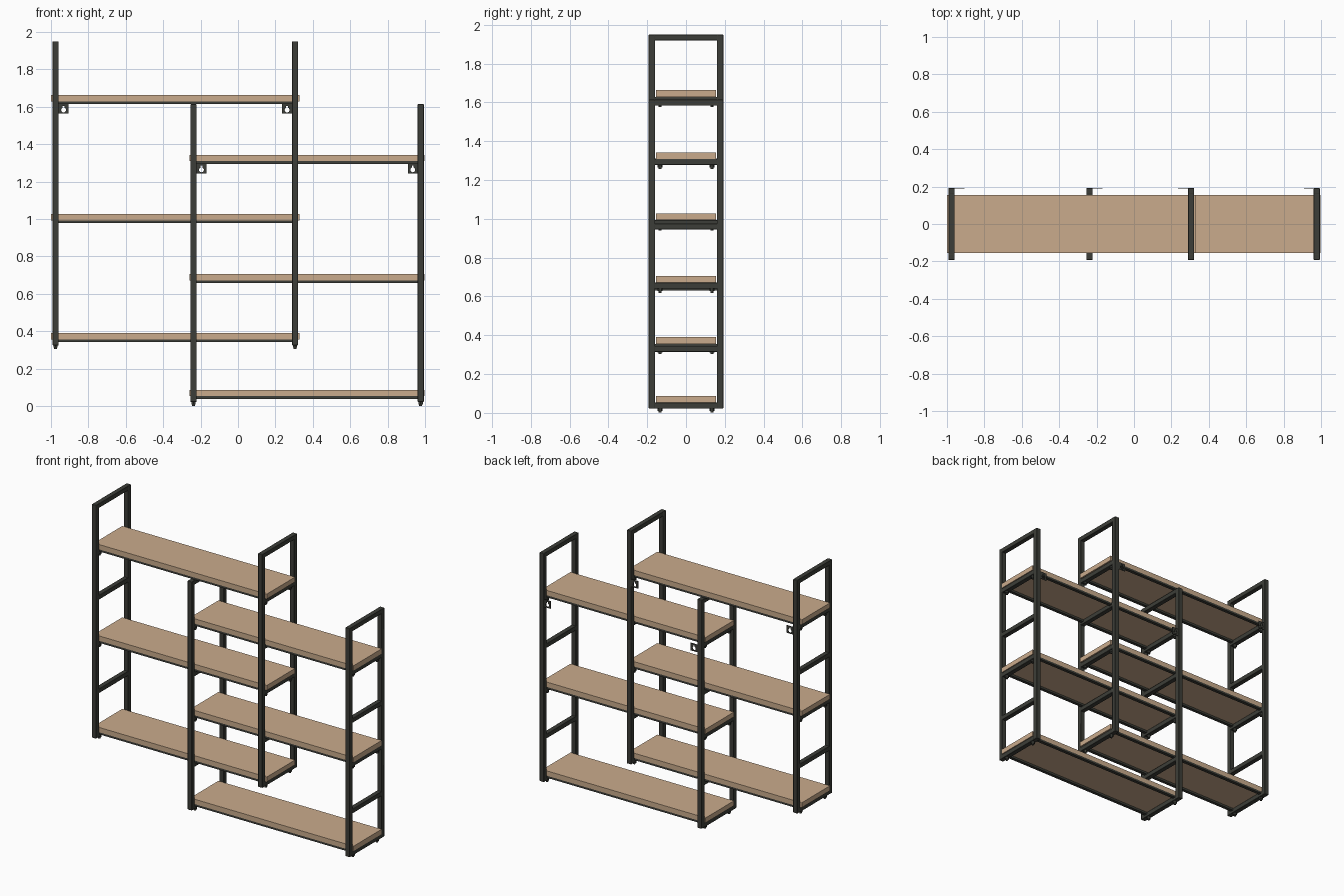
import bpy, math
from mathutils import Vector

cube = bpy.data.objects.get("Cube")
if cube:
    bpy.data.objects.remove(cube, do_unlink=True)


def material(name, rgb):
    m = bpy.data.materials.new(name)
    m.use_nodes = True
    m.diffuse_color = (*rgb, 1)
    m.node_tree.nodes["Principled BSDF"].inputs["Base Color"].default_value = (*rgb, 1)
    return m


WOOD = material("light_wood", (0.59, 0.41, 0.265))
METAL = material("dark_metal", (0.046, 0.048, 0.040))

TUBE = 0.033       # width of the square tube
HALF_DEPTH = 0.192  # half of the frame depth
INNER = HALF_DEPTH - TUBE
BOARD = 0.034      # board thickness


def box(name, lo, hi, mat, bevel=0.0):
    lo, hi = Vector(lo), Vector(hi)
    bpy.ops.mesh.primitive_cube_add(size=1, location=(lo + hi) / 2)
    ob = bpy.context.object
    ob.name = name
    ob.scale = hi - lo
    bpy.ops.object.transform_apply(location=False, rotation=False, scale=True)
    ob.data.materials.append(mat)
    if bevel:
        mod = ob.modifiers.new("rounded_edges", 'BEVEL')
        mod.width = bevel
        mod.segments = 2
        bpy.ops.object.shade_smooth_by_angle()
    return ob


def cylinder(name, x, y, z0, z1, r, sides):
    bpy.ops.mesh.primitive_cylinder_add(vertices=sides, radius=r, depth=z1 - z0,
                                        location=(x, y, (z0 + z1) / 2))
    ob = bpy.context.object
    ob.name = name
    ob.data.materials.append(METAL)
    bpy.ops.object.shade_smooth_by_angle()


def hanging_plate(name, x, z):
    """Thin wall plate with a keyhole, centred on x, top edge at z."""
    w, h, r, slot = 0.026, 0.052, 0.013, 0.005
    outline = [(-w, -h), (w, -h), (w, 0), (-w, 0)]
    a0 = math.pi / 2 + math.asin(slot / r)
    sweep = 2 * math.pi - 2 * math.asin(slot / r)
    hole = [(r * math.cos(a0 + sweep * i / 16), r * math.sin(a0 + sweep * i / 16) - 0.032)
            for i in range(17)]
    hole += [(slot, -0.01), (-slot, -0.01)]
    cu = bpy.data.curves.new(name, 'CURVE')
    cu.dimensions = '2D'
    cu.fill_mode = 'BOTH'
    cu.extrude = 0.002
    for pts in (outline, hole):
        sp = cu.splines.new('POLY')
        sp.points.add(len(pts) - 1)
        for p, (px, py) in zip(sp.points, pts):
            p.co = (px, py, 0, 1)
        sp.use_cyclic_u = True
    cu.materials.append(METAL)
    ob = bpy.data.objects.new(name, cu)
    bpy.context.collection.objects.link(ob)
    ob.location = (x, HALF_DEPTH - 0.003, z)
    ob.rotation_euler = (math.pi / 2, 0, 0)
    bpy.ops.object.select_all(action='DESELECT')
    ob.select_set(True)
    bpy.context.view_layer.objects.active = ob
    bpy.ops.object.convert(target='MESH')


def rung(name, x, top):
    box(name, (x - TUBE / 2, -INNER - 0.004, top - 0.031),
        (x + TUBE / 2, INNER + 0.004, top), METAL, 0.003)


def unit(label, posts, ends, z0, z1, shelf_tops, brace_tops):
    # Ladder frames at both ends
    for side, x in zip(("right", "left"), posts):
        for face, s in (("front", -1), ("back", 1)):
            ya, yb = sorted((s * INNER, s * HALF_DEPTH))
            box(f"{label}_{side}_{face}_post", (x - TUBE / 2, ya, z0),
                (x + TUBE / 2, yb, z1), METAL, 0.003)
        rung(f"{label}_{side}_top_rung", x, z1)
        for z in brace_tops:
            rung(f"{label}_{side}_brace", x, z)
        # Shelf supports with nuts and bolts below
        for top in shelf_tops:
            base = top - BOARD
            rung(f"{label}_{side}_shelf_rung", x, base)
            for y in (-0.133, 0.133):
                cylinder("bolt_nut", x, y, base - 0.044, base - 0.029, 0.013, 6)
                cylinder("bolt_tip", x, y, base - 0.052, base - 0.029, 0.008, 12)

    # Boards and the rails under their long edges
    xa, xb = posts[0] + TUBE / 2, posts[1] - TUBE / 2
    for top in shelf_tops:
        base = top - BOARD
        box(f"{label}_board", (ends[0], -0.155, base), (ends[1], 0.155, top), WOOD)
        for s in (-1, 1):
            ya, yb = sorted((s * 0.133, s * 0.155))
            box(f"{label}_shelf_rail", (xa, ya, base - 0.014), (xb, yb, base), METAL)

    # Wall plates under the top shelf
    plate_top = shelf_tops[0] - BOARD - 0.014
    hanging_plate(f"{label}_right_wall_plate", xa + 0.026, plate_top)
    hanging_plate(f"{label}_left_wall_plate", xb - 0.026, plate_top)


unit("upper", (-0.975, 0.305), (-1.0, 0.33), 0.325, 1.95,
     (1.663, 1.027, 0.390), (1.312, 0.661))
unit("lower", (-0.238, 0.977), (-0.26, 0.998), 0.022, 1.614,
     (1.343, 0.705, 0.087), (0.976, 0.346))
